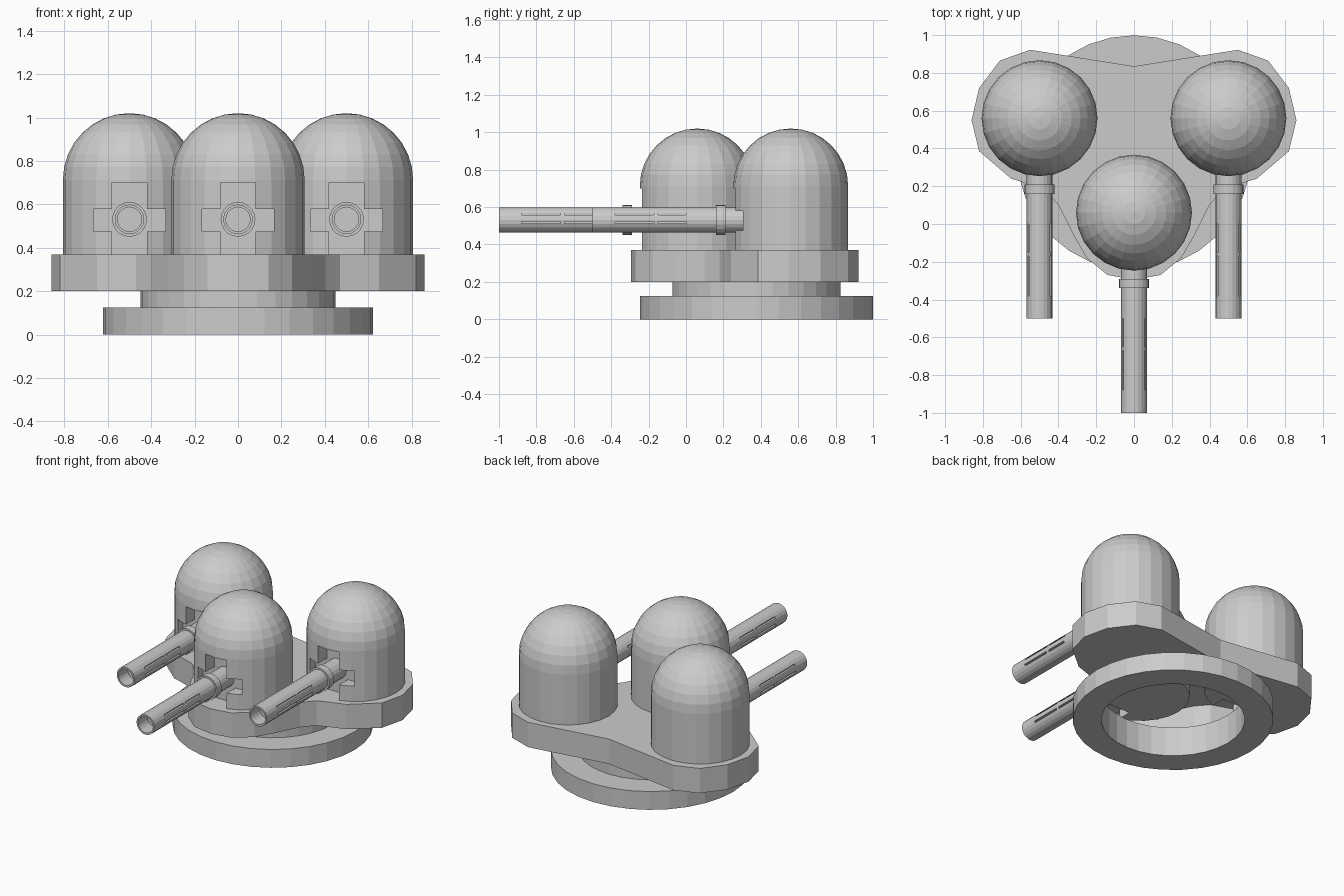
import bpy, bmesh, math
from mathutils import Matrix

if "Cube" in bpy.data.objects:
    bpy.data.objects.remove(bpy.data.objects["Cube"])

def make(name, bm):
    bmesh.ops.remove_doubles(bm, verts=bm.verts, dist=1e-5)
    bmesh.ops.recalc_face_normals(bm, faces=bm.faces)
    me = bpy.data.meshes.new(name)
    bm.to_mesh(me)
    bm.free()
    ob = bpy.data.objects.new(name, me)
    bpy.context.collection.objects.link(ob)
    return ob

def lathe(name, profile, sides, closed=False):
    """Spin (radius, height) points around z."""
    bm = bmesh.new()
    vs = [bm.verts.new((r, 0, z)) for r, z in profile]
    es = [bm.edges.new(p) for p in zip(vs, vs[1:])]
    if closed:
        es.append(bm.edges.new((vs[-1], vs[0])))
    bmesh.ops.spin(bm, geom=vs + es, axis=(0, 0, 1), cent=(0, 0, 0),
                   angle=math.tau, steps=sides, use_merge=True)
    return make(name, bm)

def boxes(name, bounds):
    """Cutter made of axis-aligned boxes (x0, x1, y0, y1, z0, z1)."""
    bm = bmesh.new()
    for x0, x1, y0, y1, z0, z1 in bounds:
        m = Matrix.Translation(((x0+x1)/2, (y0+y1)/2, (z0+z1)/2)) @ Matrix.Diagonal((x1-x0, y1-y0, z1-z0, 1))
        bmesh.ops.create_cube(bm, size=1, matrix=m)
    ob = make(name, bm)
    ob.hide_render = True
    return ob

def cut(ob, cutter):
    """Apply a boolean difference and discard the cutter."""
    mod = ob.modifiers.new("cut", 'BOOLEAN')
    mod.operation, mod.solver, mod.object = 'DIFFERENCE', 'EXACT', cutter
    dg = bpy.context.evaluated_depsgraph_get()
    me = bpy.data.meshes.new_from_object(ob.evaluated_get(dg))
    ob.modifiers.clear()
    ob.data = me
    bpy.data.objects.remove(cutter)

# base ring with the thin neck rising from it
base = lathe("base_ring", [(.445, 0), (.622, 0), (.622, .125), (.45, .125),
                           (.45, .2), (.445, .2)], 32, closed=True)
base.location = (0, .377, 0)

# hollow three-lobed deck, open underneath inside the neck
half = [(.14, -.27), (.25, -.18), (.32, -.06), (.40, .10), (.47, .18), (.60, .225),
        (.65, .24), (.82, .385), (.86, .55), (.82, .72), (.71, .865), (.55, .922)]
outline = [(0, -.295)] + half + [(0, .835)] + [(-x, y) for x, y in reversed(half)]
circle = [(.45*math.cos(i*math.tau/32), .377 + .45*math.sin(i*math.tau/32)) for i in range(32)]

def loop(bm, pts, z):
    vs = [bm.verts.new((x, y, z)) for x, y in pts]
    return vs, [bm.edges.new((vs[i-1], vs[i])) for i in range(len(vs))]

bm = bmesh.new()
low, low_edges = loop(bm, outline, .2)
hole, hole_edges = loop(bm, circle, .2)
high, _ = loop(bm, outline, .37)
bmesh.ops.triangle_fill(bm, edges=low_edges + hole_edges, use_beauty=True)
bm.faces.new(high)
for i in range(len(low)):
    bm.faces.new((low[i-1], low[i], high[i], high[i-1]))
make("deck_plate", bm)

# domed turret with a cross-shaped gun port, its floor inside the deck
R = .307
arc = [(R*math.cos(a), .713 + R*math.sin(a)) for a in [i*math.pi/16 for i in range(8)]]
dome = lathe("turret_dome", [(0, .31), (R, .31)] + arc + [(0, .713 + R)], 24)
cut(dome, boxes("port_cutter_tall", [(-.08, .08, -.5, -.2, .2, .7)]))
cut(dome, boxes("port_cutter_wide", [(-.167, .167, -.5, -.2, .475, .578)]))

# gun barrel along -y: bored muzzle, collar and thin vent slots
r = .068
barrel = lathe("gun_barrel", [(0, .12), (r, .12), (r, .35), (.08, .35), (.08, .4), (r, .4),
                              (r, 1.06), (.056, 1.06), (.056, .96), (0, .96)], 20)
barrel.data.transform(Matrix.Translation((0, 0, .531)) @ Matrix.Rotation(math.pi/2, 4, 'X'))
slots = []
for y0, y1 in ((-.94, -.73), (-.71, -.56)):
    for x0, x1 in ((-.1, -.048), (.048, .1)):
        for z in (.563, .517):
            slots.append((x0, x1, y0, y1, z - .006, z + .006))
cut(barrel, boxes("vent_cutter", slots))

# three turrets sharing the same meshes
for ob in (dome, barrel):
    ob.location = (0, .06, 0)
    for side, x in (("left", -.5), ("right", .5)):
        c = ob.copy()
        c.name = f"{ob.name}_{side}"
        c.location = (x, .56, 0)
        bpy.context.collection.objects.link(c)
    ob.name += "_front"
